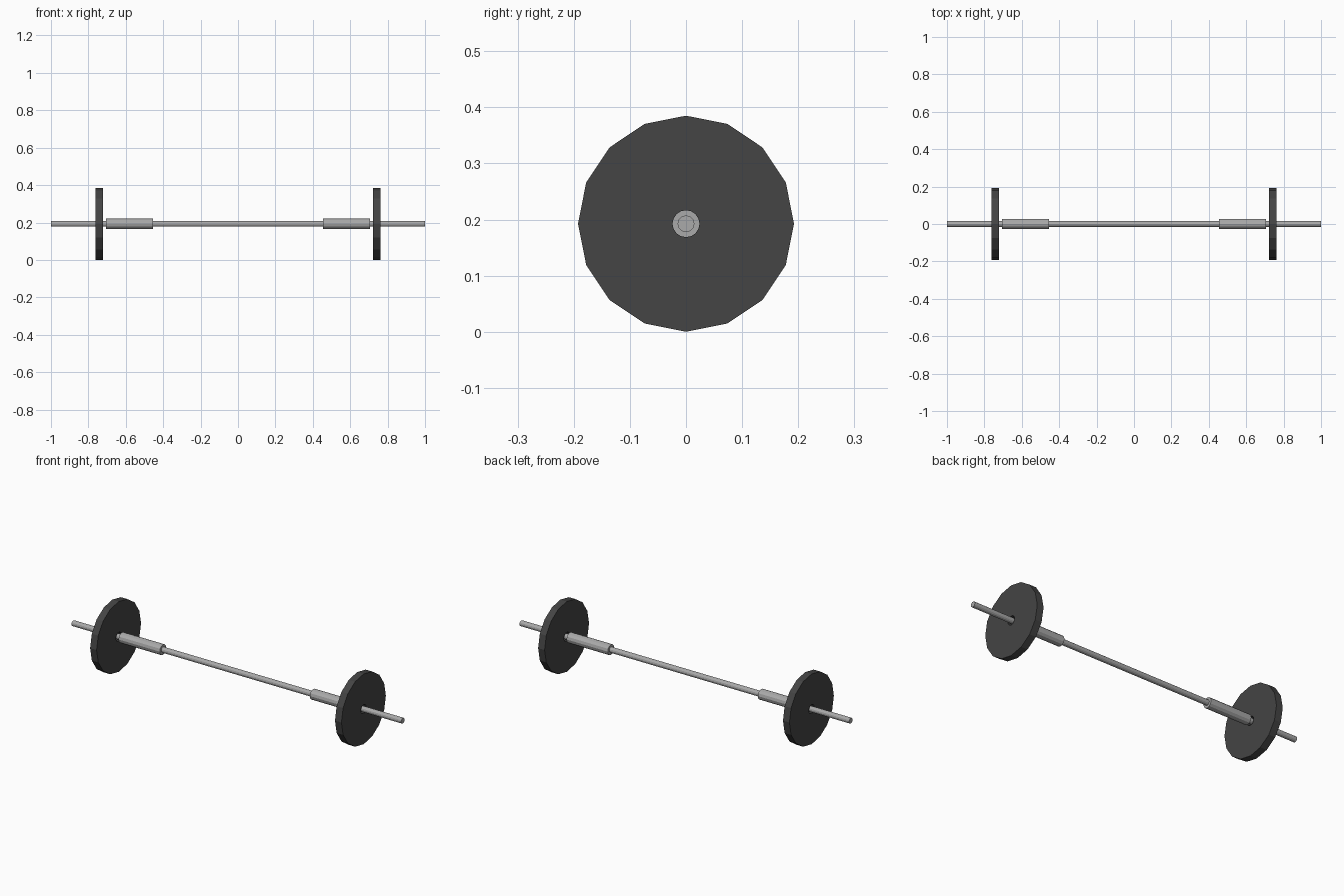
import bpy, bmesh, math

if "Cube" in bpy.data.objects:
    bpy.data.objects.remove(bpy.data.objects["Cube"])

AXIS_Z = 0.1925


def material(name, value):
    m = bpy.data.materials.new(name)
    m.diffuse_color = (value, value, value, 1)
    m.use_nodes = True
    m.node_tree.nodes["Principled BSDF"].inputs["Base Color"].default_value = m.diffuse_color
    return m


steel = material("steel grey", 0.40)
iron = material("dark iron", 0.058)


def tube(name, x0, x1, radius, sides, mat, hole=0.0, hole_sides=16):
    """Solid or bored flat-shaded cylinder along x."""
    bm = bmesh.new()

    def ring(x, r, n):
        return [bm.verts.new((x, r * math.sin(2 * math.pi * i / n),
                              AXIS_Z + r * math.cos(2 * math.pi * i / n))) for i in range(n)]

    def bridge(a, b):
        n = len(a)
        for i in range(n):
            j = (i + 1) % n
            bm.faces.new((a[i], a[j], b[j], b[i]))

    a, b = ring(x0, radius, sides), ring(x1, radius, sides)
    bridge(a, b)
    if hole:
        c, d = ring(x0, hole, sides), ring(x1, hole, sides)
        bridge(b, d)
        bridge(d, c)
        bridge(c, a)
    else:
        bm.faces.new(a)
        bm.faces.new(b)
    bmesh.ops.recalc_face_normals(bm, faces=bm.faces[:])
    me = bpy.data.meshes.new(name)
    bm.to_mesh(me)
    bm.free()
    me.materials.append(mat)
    ob = bpy.data.objects.new(name, me)
    bpy.context.collection.objects.link(ob)
    return ob


# Long central bar
tube("bar", -1.0, 1.0, 0.015, 12, steel)

# Sleeve and bored weight plate on each end
for side, s in (("left", -1), ("right", 1)):
    tube(side + "_sleeve", s * 0.455, s * 0.705, 0.028, 12, steel)
    tube(side + "_plate", s * 0.723, s * 0.762, 0.1925, 16, iron, hole=0.024)
